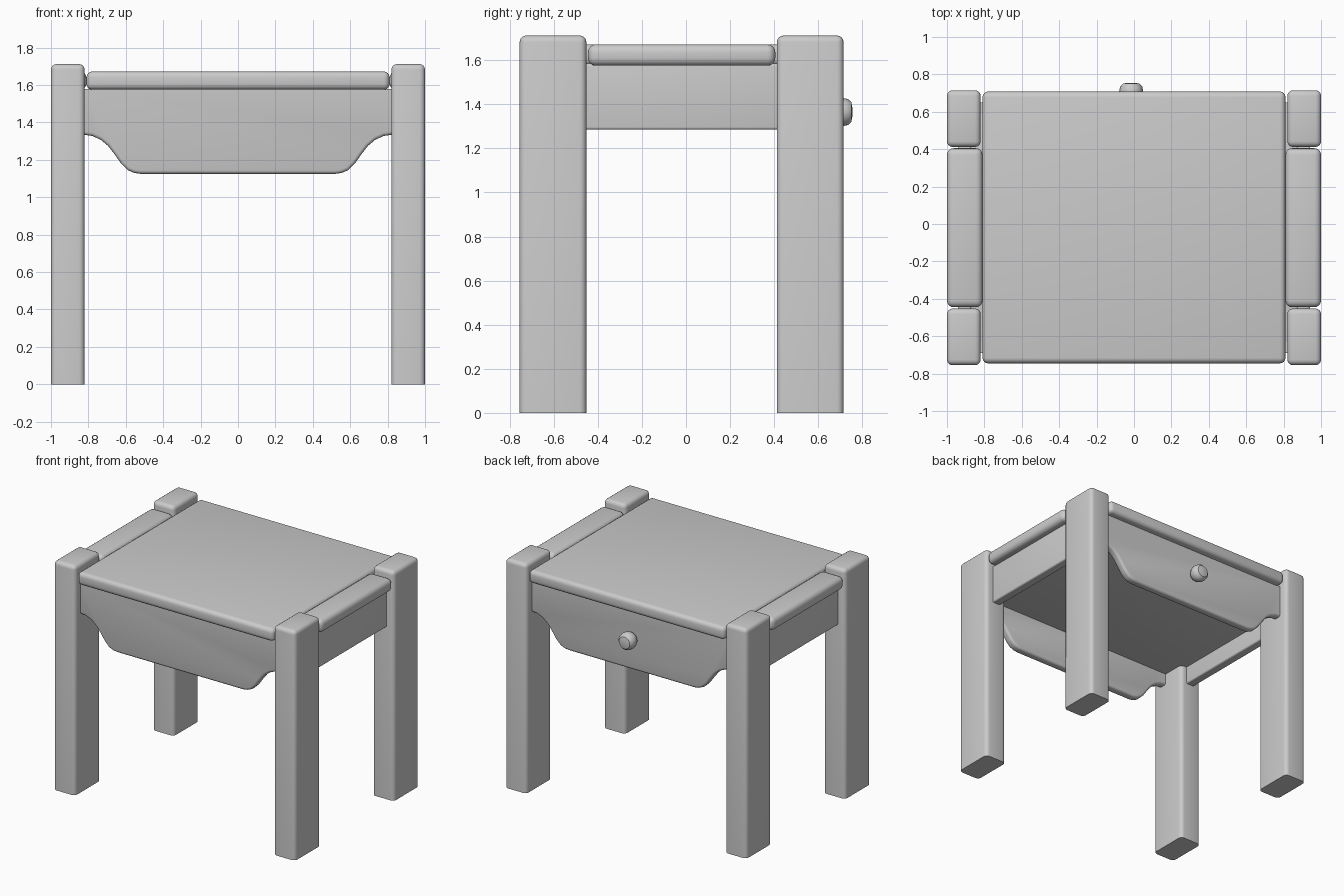
import bpy, bmesh, math
from mathutils import Matrix

if "Cube" in bpy.data.objects:
    bpy.data.objects.remove(bpy.data.objects["Cube"])

grey = bpy.data.materials.new("plain_grey")
grey.use_nodes = True
grey.diffuse_color = (0.6, 0.6, 0.6, 1)
grey.node_tree.nodes["Principled BSDF"].inputs["Base Color"].default_value = (0.6, 0.6, 0.6, 1)


def finish(name, bm):
    """Turn a bmesh into a smooth-shaded object."""
    bmesh.ops.recalc_face_normals(bm, faces=bm.faces)
    mesh = bpy.data.meshes.new(name)
    bm.to_mesh(mesh)
    bm.free()
    mesh.materials.append(grey)
    obj = bpy.data.objects.new(name, mesh)
    bpy.context.collection.objects.link(obj)
    bpy.ops.object.select_all(action="DESELECT")
    obj.select_set(True)
    bpy.context.view_layer.objects.active = obj
    bpy.ops.object.shade_smooth_by_angle(angle=math.radians(35))
    return obj


def rounded_box(name, xs, ys, zs, radius, keep_bottom=False):
    """Box between limits with rounded edges; the bottom rim can stay sharp."""
    bm = bmesh.new()
    bmesh.ops.create_cube(bm, size=1)
    for v in bm.verts:
        for i, (lo, hi) in enumerate((xs, ys, zs)):
            v.co[i] = lo if v.co[i] < 0 else hi
    edges = [e for e in bm.edges
             if not (keep_bottom and all(v.co.z < zs[0] + 0.001 for v in e.verts))]
    bmesh.ops.bevel(bm, geom=edges, offset=radius, segments=4, profile=0.5,
                    affect="EDGES", clamp_overlap=True)
    return finish(name, bm)


def apron(name, y0, y1):
    """Shaped board with a dropped centre and curved shoulders."""
    half = [(0.83, 1.58), (0.83, 1.335), (0.78, 1.328), (0.735, 1.308),
            (0.695, 1.275), (0.66, 1.23), (0.625, 1.18), (0.59, 1.145),
            (0.555, 1.13), (0.52, 1.125)]
    outline = half + [(-x, z) for x, z in reversed(half)]
    bm = bmesh.new()
    face = bm.faces.new([bm.verts.new((x, y0, z)) for x, z in outline])
    grown = bmesh.ops.extrude_face_region(bm, geom=[face])["geom"]
    for v in grown:
        if isinstance(v, bmesh.types.BMVert):
            v.co.y = y1
    # round the lower rims only
    rims = [e for e in bm.edges if abs(e.verts[0].co.y - e.verts[1].co.y) < 0.001
            and all(v.co.z < 1.4 for v in e.verts)]
    bmesh.ops.bevel(bm, geom=rims, offset=0.018, segments=3, profile=0.5,
                    affect="EDGES", clamp_overlap=True)
    return finish(name, bm)


# legs, slim side rails and rail caps on both sides
for side, s in (("left", 1), ("right", -1)):
    def span(a, b):
        return tuple(sorted((s * a, s * b)))
    rounded_box(f"front_{side}_leg", span(0.82, 1), (-0.755, -0.452), (0, 1.712), 0.03, True)
    rounded_box(f"back_{side}_leg", span(0.82, 1), (0.412, 0.715), (0, 1.712), 0.03, True)
    rounded_box(f"{side}_rail", span(0.87, 0.94), (-0.46, 0.42), (1.285, 1.585), 0.012)
    rounded_box(f"{side}_rail_cap", span(0.81, 1), (-0.445, 0.405), (1.575, 1.672), 0.035)

# tabletop with rounded rim, and the body beneath it
rounded_box("tabletop", (-0.81, 0.81), (-0.745, 0.708), (1.575, 1.672), 0.03)
rounded_box("underside_body", (-0.875, 0.875), (-0.635, 0.595), (1.42, 1.58), 0.003)

# shaped aprons, set back under the tabletop
apron("front_apron", -0.69, -0.625)
apron("back_apron", 0.585, 0.65)

# round knob on the back apron
profile = [(0.03, 0.63), (0.035, 0.652), (0.052, 0.67), (0.062, 0.69), (0.064, 0.71),
           (0.059, 0.735), (0.045, 0.75), (0.02, 0.755), (0, 0.755)]
bm = bmesh.new()
path = [bm.verts.new((r, y, 0)) for r, y in profile]
line = [bm.edges.new(pair) for pair in zip(path, path[1:])]
bmesh.ops.spin(bm, geom=path + line, cent=(0, 0, 0), axis=(0, 1, 0),
               angle=math.tau, steps=16)
bmesh.ops.remove_doubles(bm, verts=bm.verts, dist=0.0005)
bmesh.ops.transform(bm, matrix=Matrix.Translation((-0.015, 0, 1.365)), verts=bm.verts)
finish("knob", bm)
